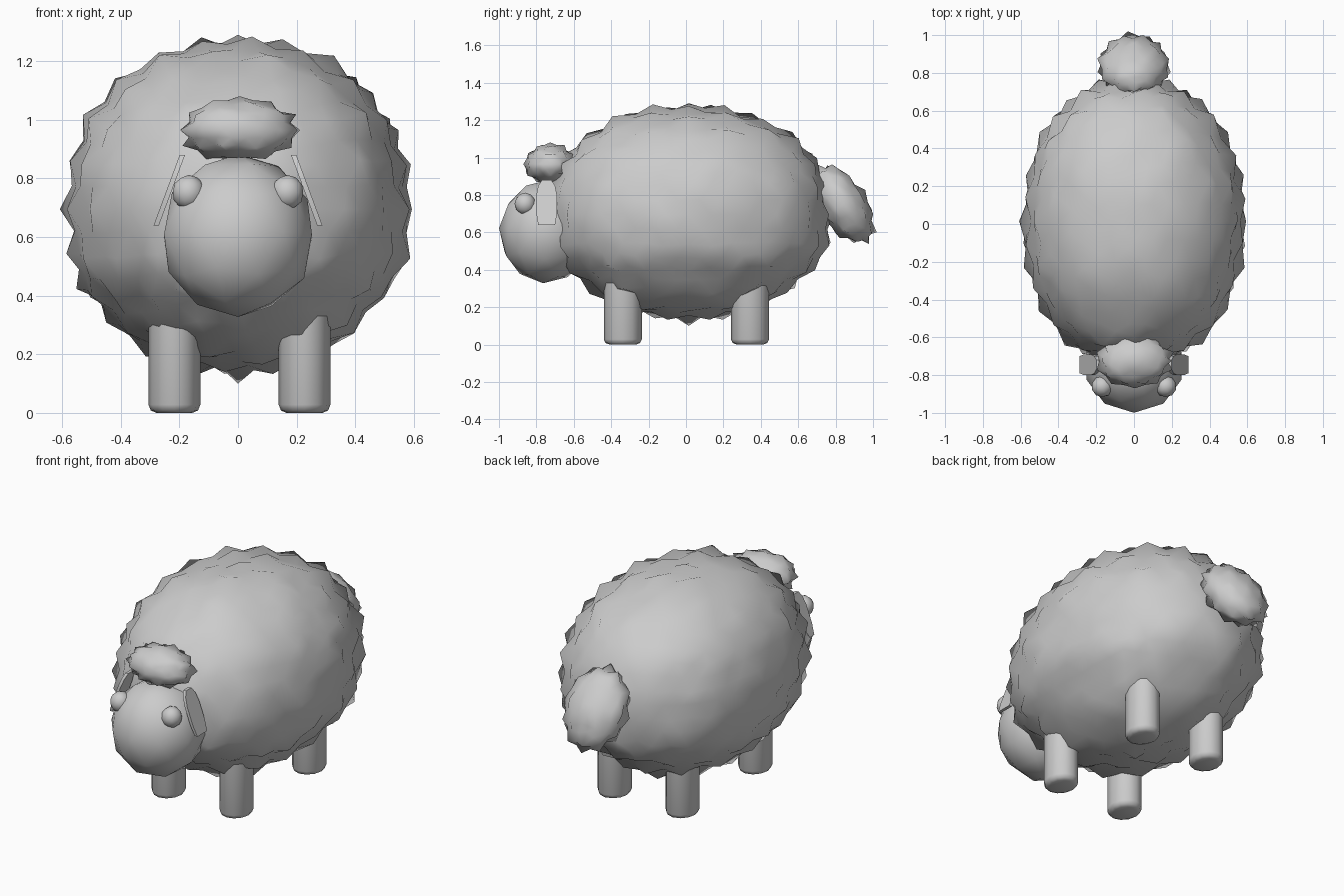
import bpy, bmesh, math, random
from mathutils import Matrix, Vector

if "Cube" in bpy.data.objects:
    bpy.data.objects.remove(bpy.data.objects["Cube"])

random.seed(7)


def finish(name, bm, angle=None):
    bmesh.ops.recalc_face_normals(bm, faces=bm.faces)
    mesh = bpy.data.meshes.new(name)
    bm.to_mesh(mesh)
    bm.free()
    ob = bpy.data.objects.new(name, mesh)
    bpy.context.collection.objects.link(ob)
    bpy.ops.object.select_all(action='DESELECT')
    ob.select_set(True)
    bpy.context.view_layer.objects.active = ob
    if angle is None:
        bpy.ops.object.shade_smooth()
    else:
        bpy.ops.object.shade_smooth_by_angle(angle=math.radians(angle))
    return ob


def coarse_points(subdiv):
    bm = bmesh.new()
    bmesh.ops.create_icosphere(bm, subdivisions=subdiv, radius=1)
    pts = [v.co.normalized() for v in bm.verts]
    bm.free()
    return pts


def blob(name, center, radii, subdiv, tufts=None, jitter=0.0, tilt=0.0, power=1.0, belly=1.0):
    """Ellipsoid; tufts=(valley, peak) pushes the coarse vertices out as wool tufts."""
    bm = bmesh.new()
    bmesh.ops.create_icosphere(bm, subdivisions=subdiv, radius=1)
    peaks = coarse_points(subdiv - 1)
    for v in bm.verts:
        d = v.co.normalized()
        k = sum(abs(c) ** (2 / power) for c in d) ** (-power / 2)
        if tufts:
            is_peak = min((p - d).length for p in peaks) < 0.02
            k *= tufts[1] if is_peak else tufts[0]
            if abs(d.z) < 0.999:
                k *= random.uniform(1 - jitter, 1 + jitter)
                k *= belly if d.z < -0.5 else 1.0
        v.co = Vector((d.x * radii[0], d.y * radii[1], d.z * radii[2])) * k
    m = Matrix.Translation(center) @ Matrix.Rotation(math.radians(tilt), 4, 'X')
    bmesh.ops.transform(bm, matrix=m, verts=bm.verts)
    return finish(name, bm)


# Woolly body, forelock and tail
blob("wool_body", (0, 0.015, 0.695), (0.58, 0.755, 0.572), 4, (0.985, 1.04), 0.017,
     power=0.93, belly=0.965)
blob("forelock", (0.005, -0.725, 0.965), (0.19, 0.135, 0.105), 3, (0.96, 1.1), 0.05)
blob("tail", (0, 0.84, 0.75), (0.182, 0.125, 0.235), 3, (0.95, 1.08), 0.05, tilt=33)

# Head
blob("head", (0, -0.745, 0.605), (0.265, 0.255, 0.278), 2, tilt=-4)


def leg(name, x, y):
    bm = bmesh.new()
    bmesh.ops.create_cone(bm, cap_ends=True, segments=12, radius1=0.095,
                          radius2=0.095, depth=0.5)
    rim = [e for e in bm.edges if all(v.co.z < 0 for v in e.verts)]
    bmesh.ops.bevel(bm, geom=rim, offset=0.028, segments=2, affect='EDGES', profile=0.5)
    bmesh.ops.scale(bm, vec=(0.93, 1.07, 1), verts=bm.verts)
    bmesh.ops.translate(bm, vec=(x, y, 0.25), verts=bm.verts)
    finish(name, bm, 60)


def ear(name, side):
    # Flat flap hanging down, drawn as (y, z) and leaned outward
    outline = [(-0.77, 0.88), (-0.79, 0.85), (-0.80, 0.80), (-0.80, 0.70), (-0.79, 0.64),
               (-0.70, 0.64), (-0.69, 0.70), (-0.69, 0.80), (-0.70, 0.85), (-0.72, 0.88)]
    bm = bmesh.new()
    rings = []
    for off in (-0.009, 0.009):
        rings.append([bm.verts.new((side * (0.19 + (0.88 - z) * 0.37 + off), y, z))
                      for y, z in outline])
    bm.faces.new(rings[0])
    bm.faces.new(rings[1])
    n = len(outline)
    for i in range(n):
        j = (i + 1) % n
        bm.faces.new((rings[0][i], rings[0][j], rings[1][j], rings[1][i]))
    finish(name, bm, 50)


# Paired parts
for side, label in ((-1, "left"), (1, "right")):
    blob(label + "_eye", (side * 0.168, -0.86, 0.752), (0.057, 0.057, 0.06), 2)
    ear(label + "_ear", side)
    leg(label + "_front_leg", side * 0.222 + 0.005, -0.338)
    leg(label + "_back_leg", side * 0.222 + 0.005, 0.342)
